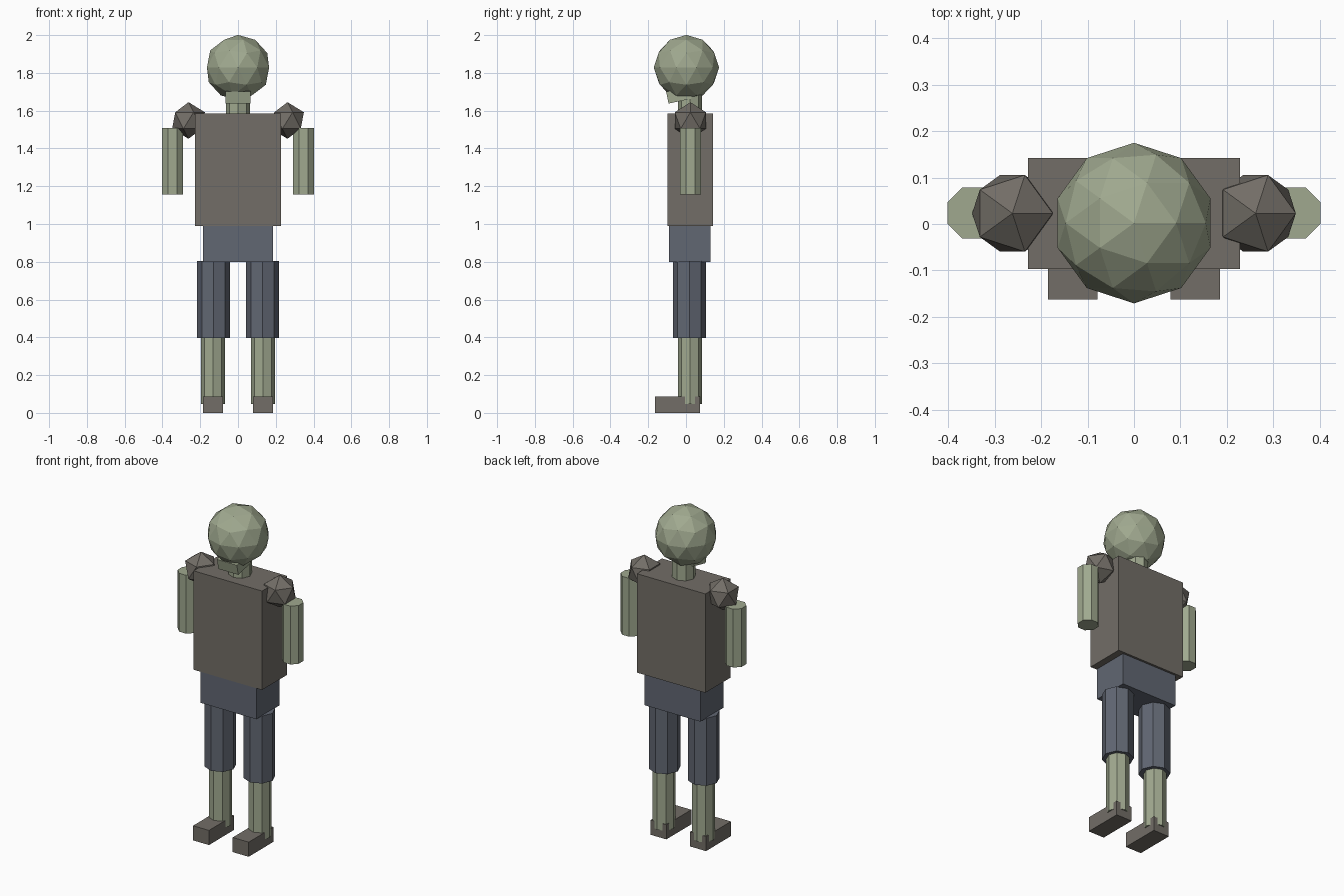
import bpy
import math

if "Cube" in bpy.data.objects:
    bpy.data.objects.remove(bpy.data.objects["Cube"], do_unlink=True)


def make_material(name, rgb):
    mat = bpy.data.materials.new(name)
    mat.use_nodes = True
    mat.diffuse_color = (*rgb, 1)
    mat.node_tree.nodes["Principled BSDF"].inputs["Base Color"].default_value = (*rgb, 1)
    return mat


skin = make_material("pale green skin", (0.35, 0.395, 0.275))
leather = make_material("brown leather", (0.17, 0.155, 0.135))
cloth = make_material("slate blue cloth", (0.12, 0.135, 0.17))


def finish(name, mat):
    ob = bpy.context.object
    ob.name = name
    ob.data.materials.append(mat)
    return ob


def box(name, mat, x, y, z):
    """Box from (min, max) ranges on each axis."""
    ranges = (x, y, z)
    bpy.ops.mesh.primitive_cube_add(size=1, location=[(a + b) / 2 for a, b in ranges])
    bpy.context.object.scale = [b - a for a, b in ranges]
    return finish(name, mat)


def column(name, mat, x, y, radius, bottom, top, turn=0):
    """Upright eight-sided cylinder."""
    bpy.ops.mesh.primitive_cylinder_add(
        vertices=8, radius=radius, depth=top - bottom,
        location=(x, y, (bottom + top) / 2), rotation=(0, 0, turn))
    return finish(name, mat)


def ball(name, mat, centre, radius, detail):
    bpy.ops.mesh.primitive_ico_sphere_add(subdivisions=detail, radius=radius, location=centre)
    return finish(name, mat)


# Head, jaw and neck
ball("head", skin, (0, 0.002, 1.828), 0.173, 2)
jaw = box("jaw", skin, (-0.066, 0.066), (-0.1, 0.025), (1.65, 1.714))
jaw.rotation_euler.x = math.radians(12)
column("neck", skin, 0, 0.021, 0.064, 1.56, 1.72)

# Torso and hips
box("torso", leather, (-0.228, 0.228), (-0.097, 0.142), (0.99, 1.585))
box("hips", cloth, (-0.186, 0.186), (-0.091, 0.129), (0.80, 0.99))

# Limbs on both sides
for side, s in (("left", 1), ("right", -1)):
    ball(side + "_shoulder", leather, (s * 0.262, 0.023, 1.548), 0.097, 1)
    column(side + "_arm", skin, s * 0.347, 0.024, 0.0597, 1.156, 1.507, math.pi / 8)
    column(side + "_thigh", cloth, s * 0.13, 0.018, 0.0875, 0.397, 0.803)
    column(side + "_shin", skin, s * 0.132, 0.021, 0.064, 0.047, 0.42)
    inner, outer = s * 0.079, s * 0.185
    box(side + "_foot", leather, (min(inner, outer), max(inner, outer)),
        (-0.163, 0.074), (0, 0.088))
